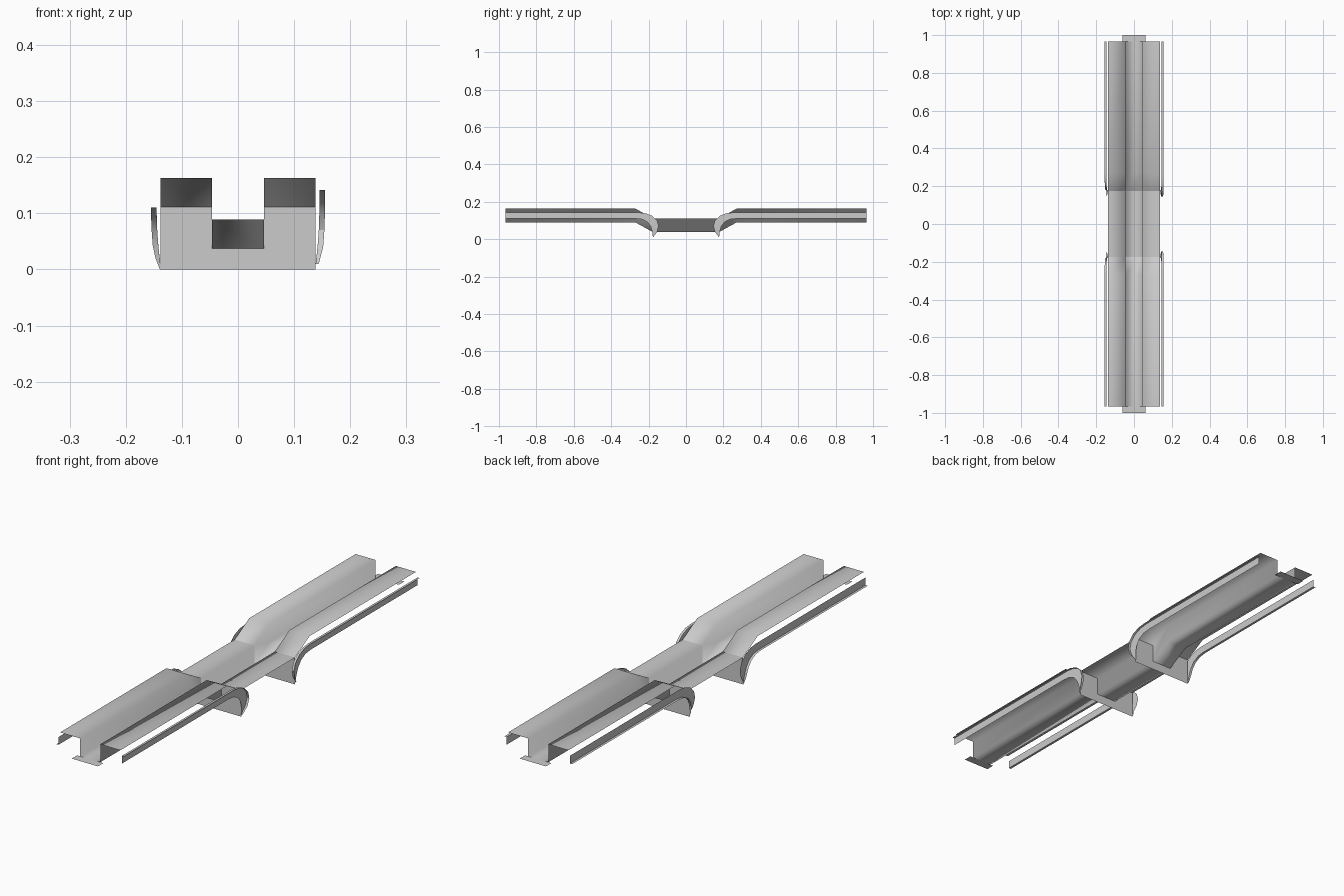
import bpy, bmesh
from math import sqrt

if "Cube" in bpy.data.objects:
    bpy.data.objects.remove(bpy.data.objects["Cube"])


def make(name, grid, smooth=True, hard=None):
    """Build an open sheet by joining equally long rows of points."""
    bm = bmesh.new()
    rows = [[bm.verts.new(p) for p in row] for row in grid]
    for a, b in zip(rows, rows[1:]):
        for i in range(len(a) - 1):
            f = bm.faces.new((a[i], a[i + 1], b[i + 1], b[i]))
            f.smooth = smooth
    if hard:
        for e in bm.edges:
            if hard(e.verts[0].co, e.verts[1].co):
                e.smooth = False
    me = bpy.data.meshes.new(name)
    bm.to_mesh(me)
    bm.free()
    ob = bpy.data.objects.new(name, me)
    bpy.context.collection.objects.link(ob)
    return ob


END, HIGH, LOW = 0.965, 0.27, 0.175
DROP = 0.052

# Folded channel sheet, stepping down in the middle
profile = [(-0.138, 0.163), (-0.046, 0.163), (-0.046, 0.089),
           (0.046, 0.089), (0.046, 0.163), (0.138, 0.163)]
stations = [(-END, 0), (-HIGH, 0), (-LOW, DROP), (LOW, DROP), (HIGH, 0), (END, 0)]


def crease(a, b):
    across = abs(a.y - b.y) < 1e-5
    floor = max(a.z, b.z) < 0.09
    return across and (abs(abs(a.y) - LOW) < 1e-4 or floor)


make("channel_sheet",
     [[(x, y, z - d) for x, z in profile] for y, d in stations], hard=crease)

# Rail side view: (y, z) of the top edge and of the bottom edge
top_edge = [(END, 0.142), (0.25, 0.142), (0.215, 0.138), (0.18, 0.124),
            (0.155, 0.10), (0.146, 0.07), (0.154, 0.04), (0.176, 0.01)]
low_edge = [(END, 0.11), (0.27, 0.11), (0.235, 0.106), (0.207, 0.092),
            (0.189, 0.068), (0.181, 0.043), (0.178, 0.02), (0.176, 0.0)]


def inner_x(z):
    return 0.145 - 0.008 * max(0, 1 - z / 0.11) ** 2


def lip_width(z):
    return 0.01 * sqrt(min(1, z / 0.04 + 0.05))


for end, s in (("front", -1), ("back", 1)):
    # End tab on the channel floor
    make(end + "_tab", [[(x, s * y, 0.089) for x in (-0.06, -0.045, 0.045, 0.06)]
                        for y in (END, 1.0)], smooth=False)

    # Upright notched plate under the step
    xs = (-0.138, -0.046, 0.046, 0.138)
    plate = make(end + "_plate",
                 [[(x, s * LOW, z) for x in xs] for z in (0, 0.037, 0.111)], smooth=False)
    bm = bmesh.new()
    bm.from_mesh(plate.data)
    notch = [f for f in bm.faces
             if abs(f.calc_center_median().x) < 0.01 and f.calc_center_median().z > 0.037]
    bmesh.ops.delete(bm, geom=notch, context='FACES')
    bm.to_mesh(plate.data)
    bm.free()

    # Angle rails with curled ends: lip on top at right, on the bottom at left
    for side, m in (("right", 1), ("left", -1)):
        grid = []
        for (yt, zt), (yl, zl) in zip(top_edge, low_edge):
            row = [(inner_x(zl), yl, zl), (inner_x(zt), yt, zt)]
            if m > 0:
                row.append((inner_x(zt) + lip_width(zt), yt, zt))
            else:
                row.insert(0, (inner_x(zl) + lip_width(zl), yl, zl))
            grid.append([(m * x, s * y, z) for x, y, z in row])
        rail = make(f"{end}_{side}_rail", grid)
        bpy.ops.object.select_all(action='DESELECT')
        rail.select_set(True)
        bpy.context.view_layer.objects.active = rail
        bpy.ops.object.shade_smooth_by_angle()
